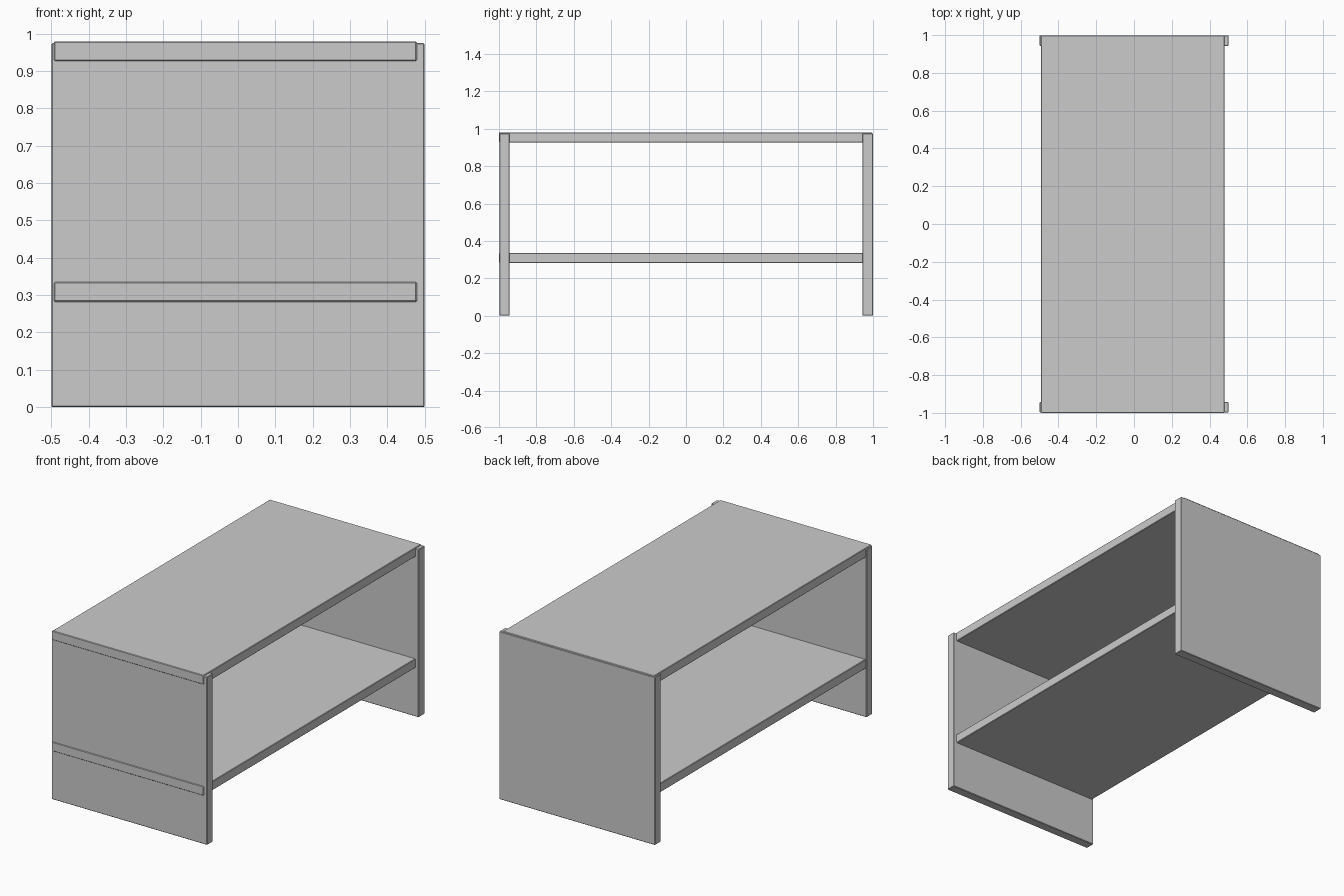
import bpy

cube = bpy.data.objects.get("Cube")
if cube:
    bpy.data.objects.remove(cube, do_unlink=True)

# Single plain grey
grey = bpy.data.materials.new("plain_grey")
grey.use_nodes = True
colour = (0.6, 0.6, 0.6, 1)
grey.diffuse_color = colour
grey.node_tree.nodes["Principled BSDF"].inputs["Base Color"].default_value = colour


def board(name, low, high):
    """Box between two corners with slightly eased edges."""
    bpy.ops.mesh.primitive_cube_add(size=1)
    obj = bpy.context.object
    obj.name = name
    obj.location = [(a + b) / 2 for a, b in zip(low, high)]
    obj.scale = [b - a for a, b in zip(low, high)]
    bpy.ops.object.transform_apply(location=True, scale=True)
    bevel = obj.modifiers.new("eased_edges", "BEVEL")
    bevel.width = 0.003
    bevel.segments = 1
    obj.data.materials.append(grey)


# Upright end panels
board("front_panel", (-0.5, -0.997, 0), (0.5, -0.943, 0.975))
board("back_panel", (-0.5, 0.943, 0), (0.5, 0.999, 0.975))

# Boards running through the panels, a hair proud of the front one
for name, bottom in (("table_top", 0.927), ("lower_shelf", 0.282)):
    board(name, (-0.493, -1.0, bottom), (0.479, 0.997, bottom + 0.053))
